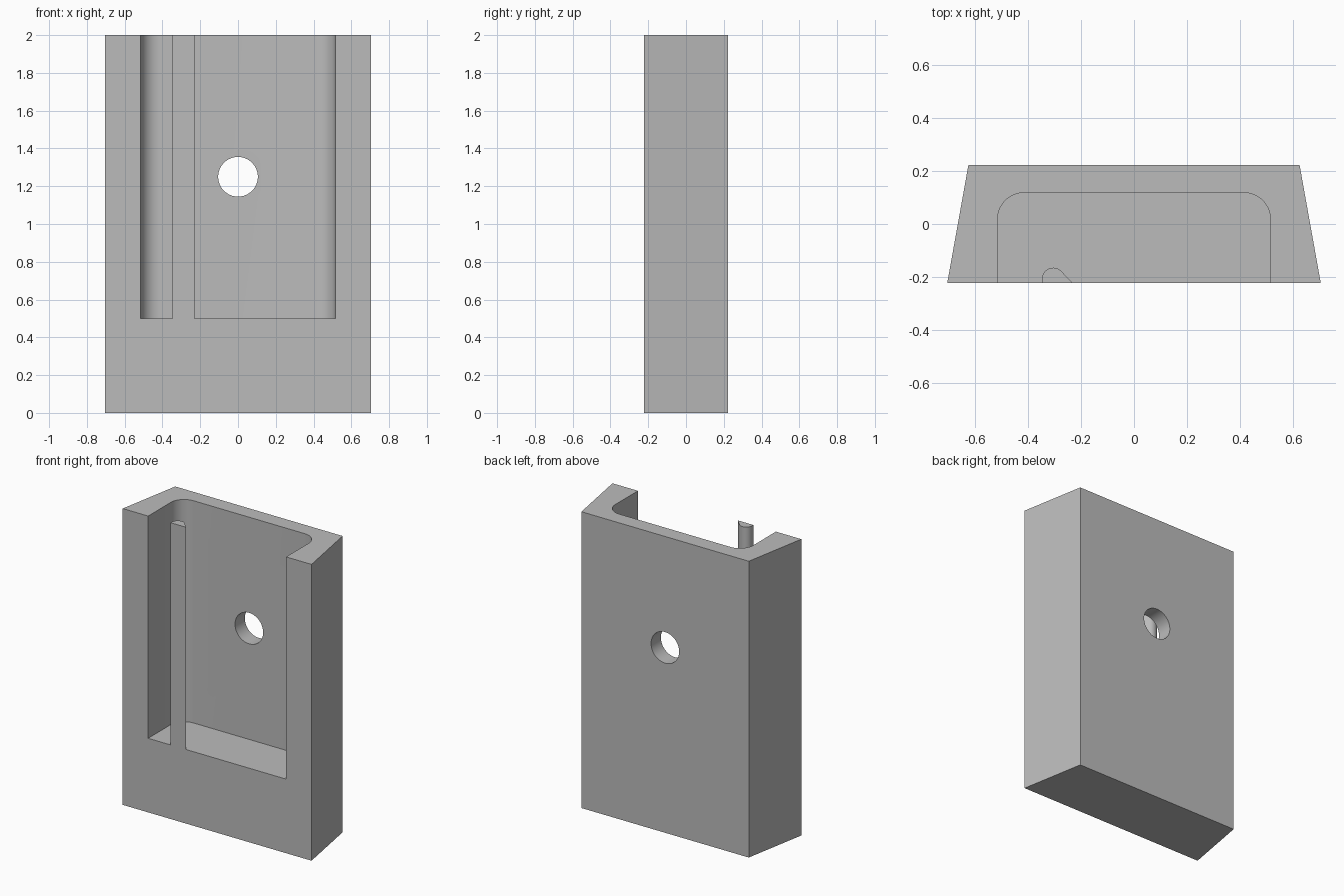
import bpy
import bmesh
from math import cos, sin, radians
from mathutils import Matrix

cube = bpy.data.objects.get("Cube")
if cube:
    bpy.data.objects.remove(cube, do_unlink=True)

FRONT, BACK = -0.223, 0.223
TOP, FLOOR = 2.0, 0.5

grey = bpy.data.materials.new("plain grey")
grey.use_nodes = True
grey.diffuse_color = (0.5, 0.5, 0.5, 1)
grey.node_tree.nodes["Principled BSDF"].inputs["Base Color"].default_value = (0.5, 0.5, 0.5, 1)


def arc(cx, cy, r, start, end, steps):
    angles = [radians(start + (end - start) * i / steps) for i in range(steps + 1)]
    return [(cx + r * cos(a), cy + r * sin(a)) for a in angles]


def add_object(name, bm):
    bmesh.ops.recalc_face_normals(bm, faces=bm.faces)
    mesh = bpy.data.meshes.new(name)
    bm.to_mesh(mesh)
    bm.free()
    mesh.materials.append(grey)
    obj = bpy.data.objects.new(name, mesh)
    bpy.context.collection.objects.link(obj)
    return obj


def prism(name, outline, z0, z1):
    bm = bmesh.new()
    face = bm.faces.new([bm.verts.new((x, y, z0)) for x, y in outline])
    ext = bmesh.ops.extrude_face_region(bm, geom=[face])
    verts = [g for g in ext["geom"] if isinstance(g, bmesh.types.BMVert)]
    bmesh.ops.translate(bm, verts=verts, vec=(0, 0, z1 - z0))
    return add_object(name, bm)


def select_only(obj):
    bpy.ops.object.select_all(action="DESELECT")
    obj.select_set(True)
    bpy.context.view_layer.objects.active = obj


def cut(obj, cutter):
    cutter.hide_render = True
    mod = obj.modifiers.new("cut", "BOOLEAN")
    mod.operation = "DIFFERENCE"
    mod.solver = "EXACT"
    mod.object = cutter
    select_only(obj)
    bpy.ops.object.modifier_apply(modifier=mod.name)
    bpy.data.objects.remove(cutter, do_unlink=True)


# Body: block tapering toward the back
body = prism("body", [(-0.705, FRONT), (0.705, FRONT), (0.625, BACK), (-0.625, BACK)], 0, TOP)

# Pocket open to the front and top, with rounded back corners
half, depth, r = 0.515, 0.118, 0.1
pocket = [(-half, FRONT - 0.2), (half, FRONT - 0.2)]
pocket += arc(half - r, depth - r, r, 0, 90, 12)
pocket += arc(r - half, depth - r, r, 90, 180, 12)
cut(body, prism("pocket_cutter", pocket, FLOOR, TOP + 0.2))

# Round hole through the back wall
bm = bmesh.new()
bmesh.ops.create_cone(bm, cap_ends=True, segments=64, radius1=0.105, radius2=0.105, depth=0.4,
                      matrix=Matrix.Translation((0, BACK, 1.25)) @ Matrix.Rotation(radians(90), 4, "X"))
cut(body, add_object("hole_cutter", bm))

# Slim upright rib, flush with the front, rounded behind with one sloping side
rib_outline = [(-0.347, FRONT), (-0.231, FRONT)] + arc(-0.305, -0.207, 0.042, 45, 180, 16)
rib = prism("rib", rib_outline, FLOOR, TOP)

for obj in (body, rib):
    select_only(obj)
    bpy.ops.object.shade_smooth_by_angle(angle=radians(30))
